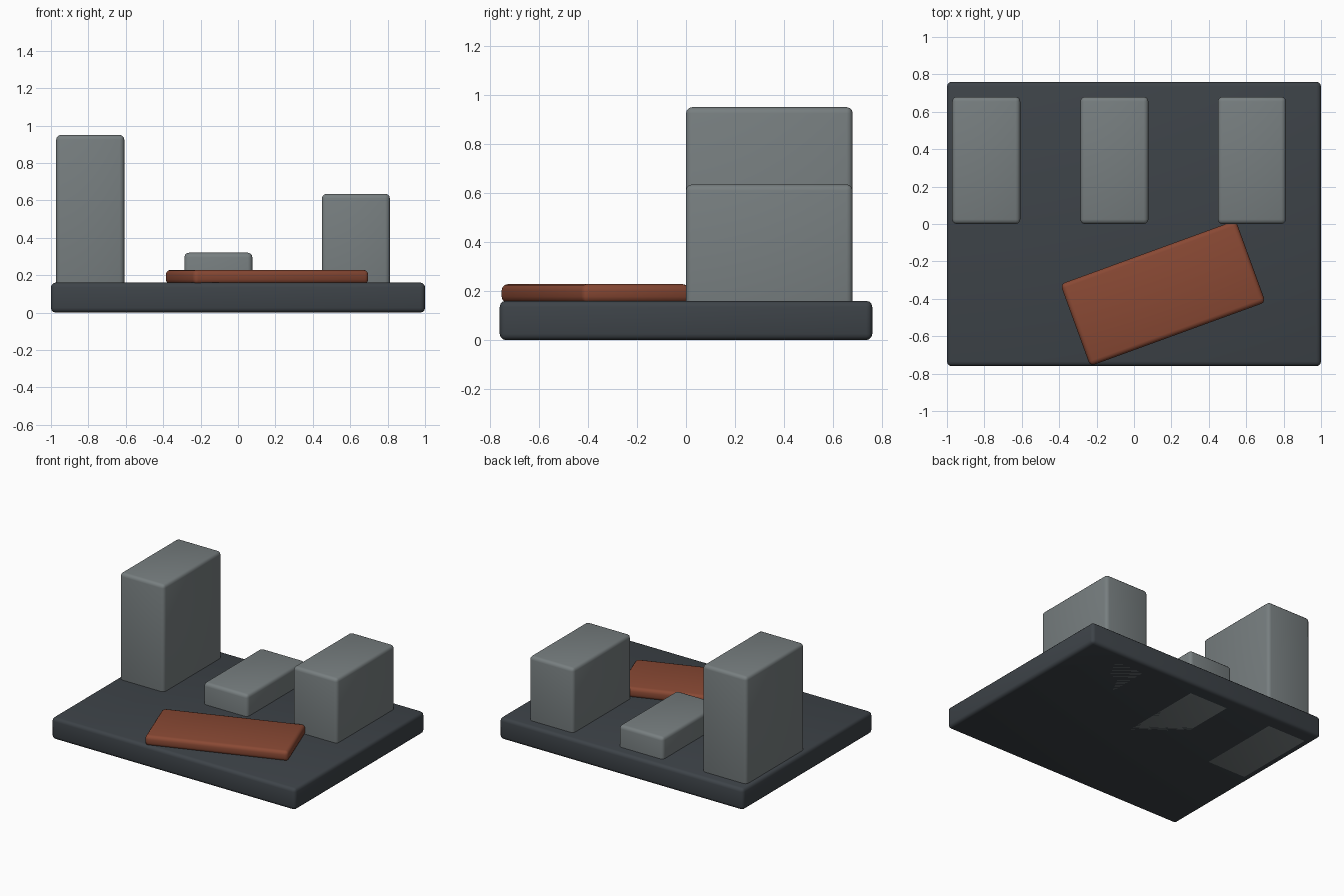
import bpy
import math

if "Cube" in bpy.data.objects:
    bpy.data.objects.remove(bpy.data.objects["Cube"])


def material(name, rgb):
    m = bpy.data.materials.new(name)
    m.diffuse_color = (*rgb, 1.0)
    m.use_nodes = True
    m.node_tree.nodes["Principled BSDF"].inputs["Base Color"].default_value = m.diffuse_color
    return m


slate = material("dark slate", (0.047, 0.056, 0.065))
grey = material("stone grey", (0.185, 0.21, 0.215))
rust = material("rust red", (0.25, 0.066, 0.034))


def rounded_box(name, centre, size, mat, bevel=0.025, turn=0.0):
    """Box with softly rounded edges."""
    bpy.ops.mesh.primitive_cube_add(size=1, location=centre, rotation=(0, 0, turn))
    ob = bpy.context.object
    ob.name = name
    ob.scale = size
    bpy.ops.object.transform_apply(location=False, rotation=False, scale=True)
    ob.data.materials.append(mat)
    mod = ob.modifiers.new("rounded edges", "BEVEL")
    mod.width = bevel
    mod.segments = 3
    bpy.ops.object.modifier_apply(modifier=mod.name)
    bpy.ops.object.shade_smooth_by_angle(angle=math.radians(35))
    return ob


# Base slab
rounded_box("base_slab", (0, 0, 0.08), (2.0, 1.52, 0.16), slate)

# Three upright blocks running down through the slab
for name, x, height in (("tall_block", -0.79, 0.95),
                        ("low_block", -0.105, 0.32),
                        ("medium_block", 0.63, 0.635)):
    rounded_box(name, (x, 0.34, height / 2), (0.364, 0.68, height), grey)

# Flat turned plate lying at the front
rounded_box("angled_plate", (0.155, -0.37, 0.19), (0.998, 0.466, 0.076), rust,
            turn=math.radians(20))
